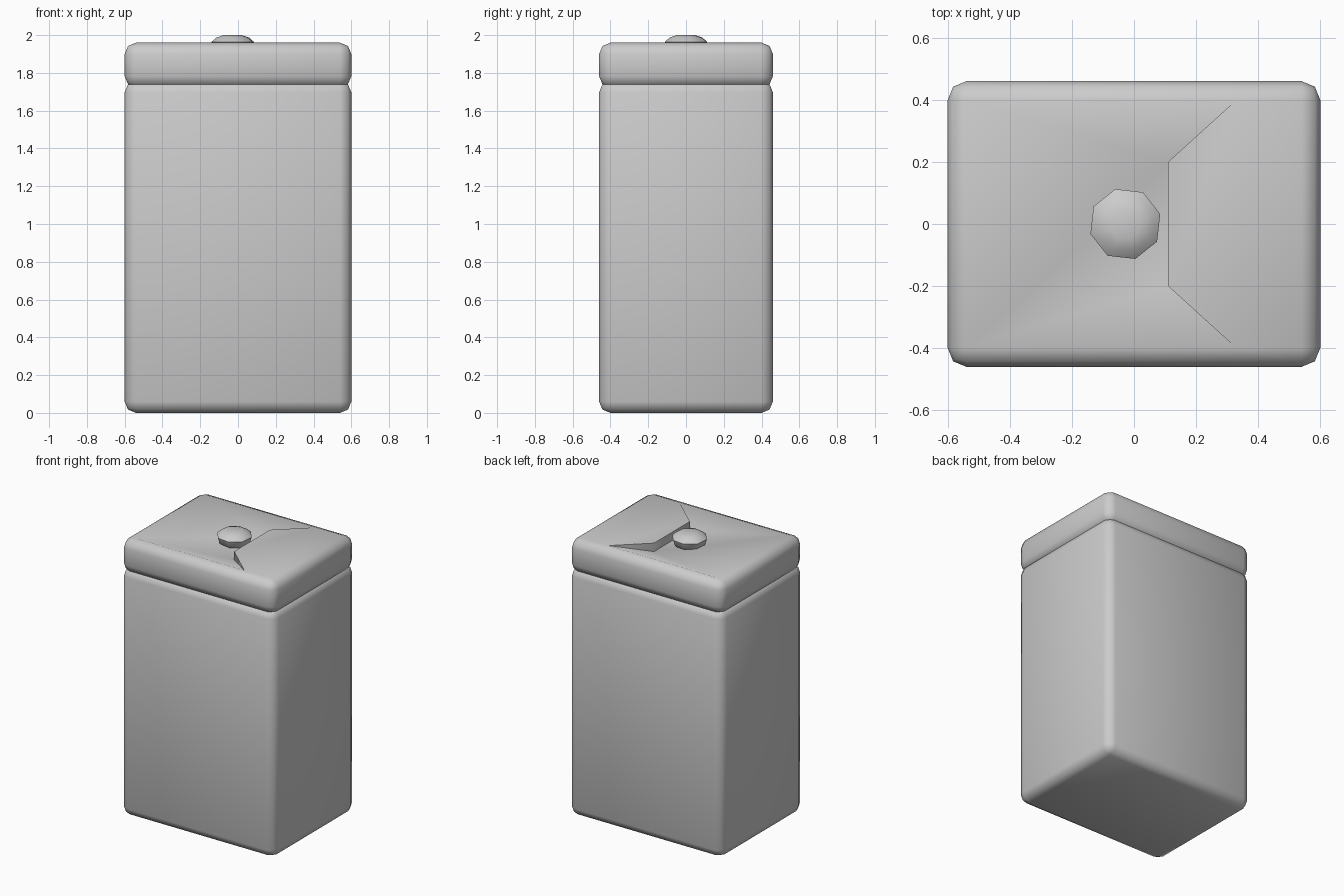
import bpy, bmesh, math
from mathutils import Matrix

if "Cube" in bpy.data.objects:
    bpy.data.objects.remove(bpy.data.objects["Cube"])

HX, HY, BEVEL = 0.60, 0.46, 0.06


def rounded_box(z0, z1):
    bm = bmesh.new()
    size = Matrix.Diagonal((2 * HX, 2 * HY, z1 - z0, 1))
    bmesh.ops.create_cube(bm, size=1, matrix=Matrix.Translation((0, 0, (z0 + z1) / 2)) @ size)
    bmesh.ops.bevel(bm, geom=bm.edges[:], offset=BEVEL, offset_type='OFFSET',
                    segments=2, profile=0.5, affect='EDGES')
    return bm


def finish(bm, name, angle=50):
    bmesh.ops.recalc_face_normals(bm, faces=bm.faces[:])
    me = bpy.data.meshes.new(name)
    bm.to_mesh(me)
    bm.free()
    ob = bpy.data.objects.new(name, me)
    bpy.context.collection.objects.link(ob)
    bpy.ops.object.select_all(action='DESELECT')
    ob.select_set(True)
    bpy.context.view_layer.objects.active = ob
    bpy.ops.object.shade_smooth_by_angle(angle=math.radians(angle))
    return ob


# Body
finish(rounded_box(0, 1.757), "body")

# Lid with a sloping basin on the left and a flat shelf on the right
TOP, FLOOR = 1.96, 1.90
bm = rounded_box(1.722, TOP)
top = max(bm.faces, key=lambda f: f.calc_center_median().z + f.calc_area() * 0.01)
corner = {(v.co.x > 0, v.co.y > 0): v for v in top.verts}
a, b = corner[False, False], corner[True, False]
d, c = corner[False, True], corner[True, True]
bmesh.ops.delete(bm, geom=[top], context='FACES_ONLY')


def split(left, right, x):
    edge = bm.edges.get((left, right))
    t = (x - left.co.x) / (right.co.x - left.co.x)
    return bmesh.utils.edge_split(edge, left, t)[1]


p1, p4 = split(a, b, 0.33), split(d, c, 0.33)
p2, p3 = (bm.verts.new((0.11, y, TOP)) for y in (-0.2, 0.2))
q2, q3 = (bm.verts.new((0.11, y, FLOOR)) for y in (-0.2, 0.2))
for loop in ((p1, b, c, p4, p3, p2),            # shelf
             (a, q2, q3, d), (a, p1, q2), (d, q3, p4),   # basin
             (p1, p2, q2), (p2, p3, q3, q2), (p3, p4, q3)):  # shelf wall
    bm.faces.new(loop)
finish(bm, "lid")

# Eight-sided knob
bm = bmesh.new()
profile = [(0.05, 2.0), (0.09, 1.987), (0.117, 1.964), (0.105, 1.925), (0.07, 1.89)]
rings = []
for r, z in profile:
    angles = [math.radians(16 + 45 * i) for i in range(8)]
    rings.append([bm.verts.new((-0.028 + r * math.cos(t), r * math.sin(t), z)) for t in angles])
for up, low in zip(rings, rings[1:]):
    for i in range(8):
        j = (i + 1) % 8
        bm.faces.new((up[i], low[i], low[j], up[j]))
bm.faces.new(rings[0])
bm.faces.new(rings[-1][::-1])
finish(bm, "knob", 60)
